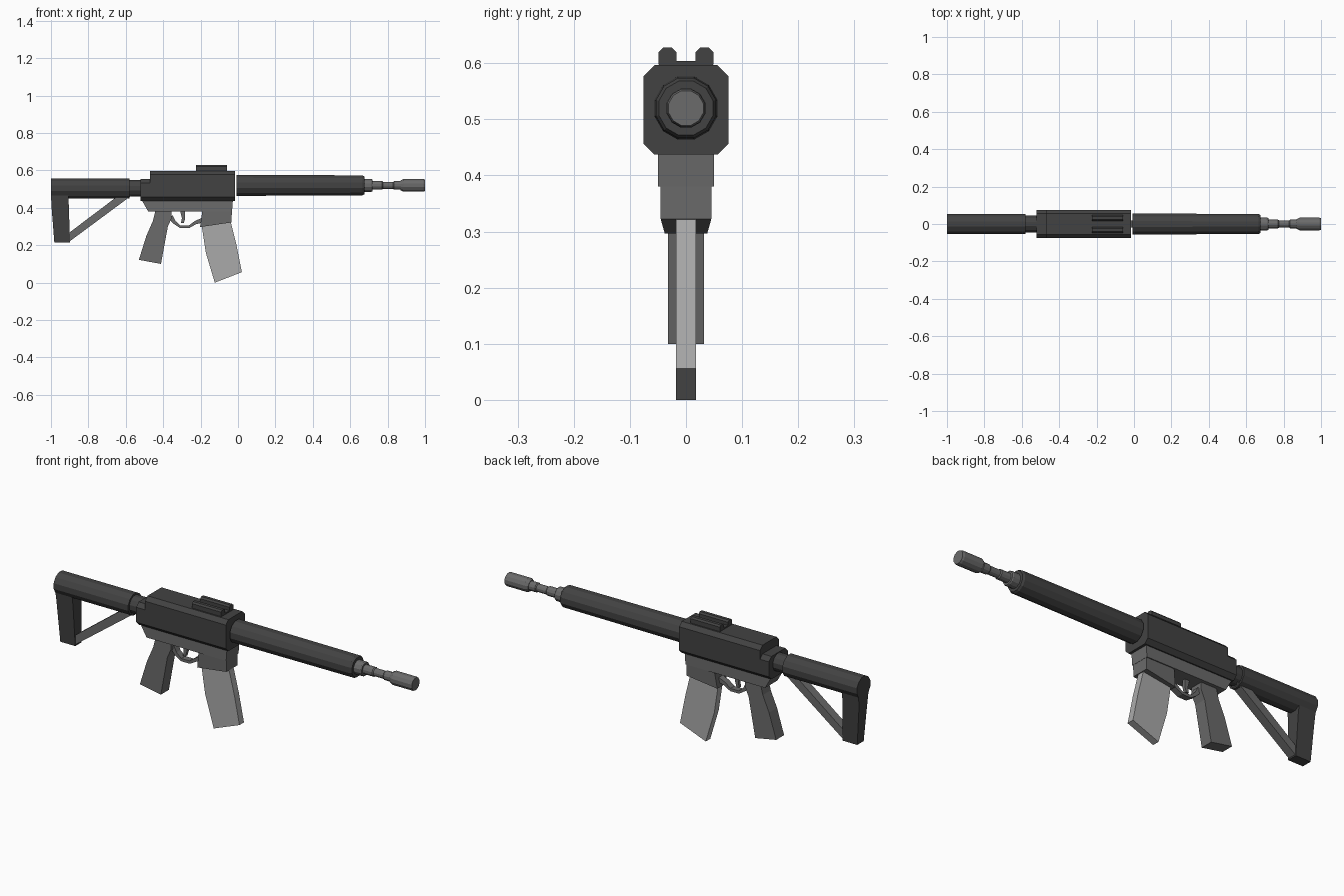
import bpy, bmesh, math

if "Cube" in bpy.data.objects:
    bpy.data.objects.remove(bpy.data.objects["Cube"])

def material(name, v):
    m = bpy.data.materials.new(name)
    m.diffuse_color = (v, v, v, 1)
    m.use_nodes = True
    m.node_tree.nodes["Principled BSDF"].inputs["Base Color"].default_value = m.diffuse_color
    return m

DARK = material("dark_charcoal", 0.055)
MID = material("mid_grey", 0.145)
LIGHT = material("light_grey", 0.40)

def loft(name, rings, mat):
    """Skin a closed solid through rings of equal point count."""
    bm = bmesh.new()
    vs = [[bm.verts.new(p) for p in r] for r in rings]
    n = len(vs[0])
    for a, b in zip(vs, vs[1:]):
        for i in range(n):
            j = (i + 1) % n
            bm.faces.new((a[i], a[j], b[j], b[i]))
    bm.faces.new(vs[0])
    bm.faces.new(vs[-1])
    bmesh.ops.recalc_face_normals(bm, faces=bm.faces)
    me = bpy.data.meshes.new(name)
    bm.to_mesh(me)
    bm.free()
    me.materials.append(mat)
    ob = bpy.data.objects.new(name, me)
    bpy.context.collection.objects.link(ob)
    return ob

def prism(name, pts, hw, mat):
    """Side profile (x, z[, half width]) spread symmetrically in y."""
    w = [p[2] if len(p) > 2 else hw for p in pts]
    return loft(name, [[(p[0], s * h, p[1]) for p, h in zip(pts, w)] for s in (-1, 1)], mat)

def turned(name, profile, zc, mat, n=12):
    """Faceted round along x from (x, radius) pairs."""
    angs = [2 * math.pi * (i + 0.5) / n for i in range(n)]
    return loft(name, [[(x, r * math.cos(a), zc + r * math.sin(a)) for a in angs]
                       for x, r in profile], mat)

def section(x, top, bottom=0.437, hw=0.076, c=0.02):
    half = [(hw - c, bottom), (hw, bottom + c), (hw, top - c), (hw - c, top)]
    return [(x, y, z) for y, z in half] + [(x, -y, z) for y, z in reversed(half)]

# Upper receiver and its lower rear step
loft("upper_receiver", [section(-0.47, 0.597), section(-0.015, 0.597)], DARK)
loft("receiver_rear_step", [section(-0.52, 0.553), section(-0.47, 0.553)], DARK)

# Sight rail: base plate and two chamfered bars
prism("rail_base", [(-0.225, 0.59), (-0.06, 0.59), (-0.06, 0.604), (-0.225, 0.604)], 0.048, DARK)
for side, tag in ((-1, "right"), (1, "left")):
    prof = [(0.017, 0.598), (0.049, 0.598), (0.049, 0.62), (0.041, 0.628), (0.025, 0.628), (0.017, 0.62)]
    loft("rail_bar_" + tag, [[(x, side * y, z) for y, z in prof] for x in (-0.225, -0.06)], DARK)

# Handguard, barrel and muzzle
turned("handguard", [(-0.007, 0.058), (0.665, 0.0555), (0.675, 0.05)], 0.52, DARK)
turned("barrel_collar", [(0.66, 0.036), (0.712, 0.036), (0.718, 0.033)], 0.52, MID)
turned("barrel", [(0.70, 0.024), (0.77, 0.024), (0.775, 0.020), (0.83, 0.020),
                  (0.835, 0.024), (0.89, 0.024)], 0.52, MID)
turned("muzzle", [(0.87, 0.027), (0.885, 0.035), (0.99, 0.035), (1.0, 0.032)], 0.52, MID)

# Lower receiver and magazine well
prism("lower_receiver", [(-0.517, 0.445), (-0.48, 0.38), (-0.032, 0.38), (-0.027, 0.445)], 0.05, MID)
prism("magazine_well", [(-0.19, 0.39), (-0.033, 0.39), (-0.034, 0.322), (-0.203, 0.297, 0.038)], 0.045, MID)

# Magazine, slightly curved forward
prism("magazine", [(-0.198, 0.33), (-0.04, 0.33), (-0.008, 0.20), (0.021, 0.056),
                   (-0.124, 0.0), (-0.172, 0.16)], 0.018, LIGHT)

# Grip
prism("grip", [(-0.44, 0.39), (-0.455, 0.33), (-0.49, 0.25), (-0.53, 0.122), (-0.412, 0.10),
               (-0.375, 0.30), (-0.355, 0.345), (-0.355, 0.39)], 0.032, MID)

# Trigger guard loop: outer and inner arcs joined
guard = [(-0.372, 0.345), (-0.345, 0.315), (-0.31, 0.292), (-0.26, 0.292), (-0.225, 0.312), (-0.195, 0.32)]
inner = [(-0.195, 0.345), (-0.23, 0.33), (-0.262, 0.306), (-0.308, 0.306), (-0.335, 0.33), (-0.35, 0.36)]
prism("trigger_guard", guard + inner, 0.016, MID)
prism("trigger", [(-0.31, 0.385), (-0.30, 0.345), (-0.305, 0.318), (-0.29, 0.318),
                  (-0.282, 0.345), (-0.283, 0.385)], 0.008, MID)

# Stock: tubes, butt pad and diagonal strut
turned("buffer_tube", [(-0.60, 0.046), (-0.50, 0.046)], 0.505, DARK)
turned("stock_tube", [(-1.0, 0.056), (-0.58, 0.056)], 0.504, DARK)
butt = prism("butt_pad", [(-1.0, 0.50, 0.045), (-0.998, 0.42), (-0.982, 0.215, 0.026), (-0.898, 0.215, 0.026),
                          (-0.905, 0.42), (-0.905, 0.50, 0.045)], 0.034, DARK)
prism("stock_strut", [(-0.64, 0.465), (-0.57, 0.465), (-0.905, 0.217), (-0.905, 0.265)], 0.022, MID)
